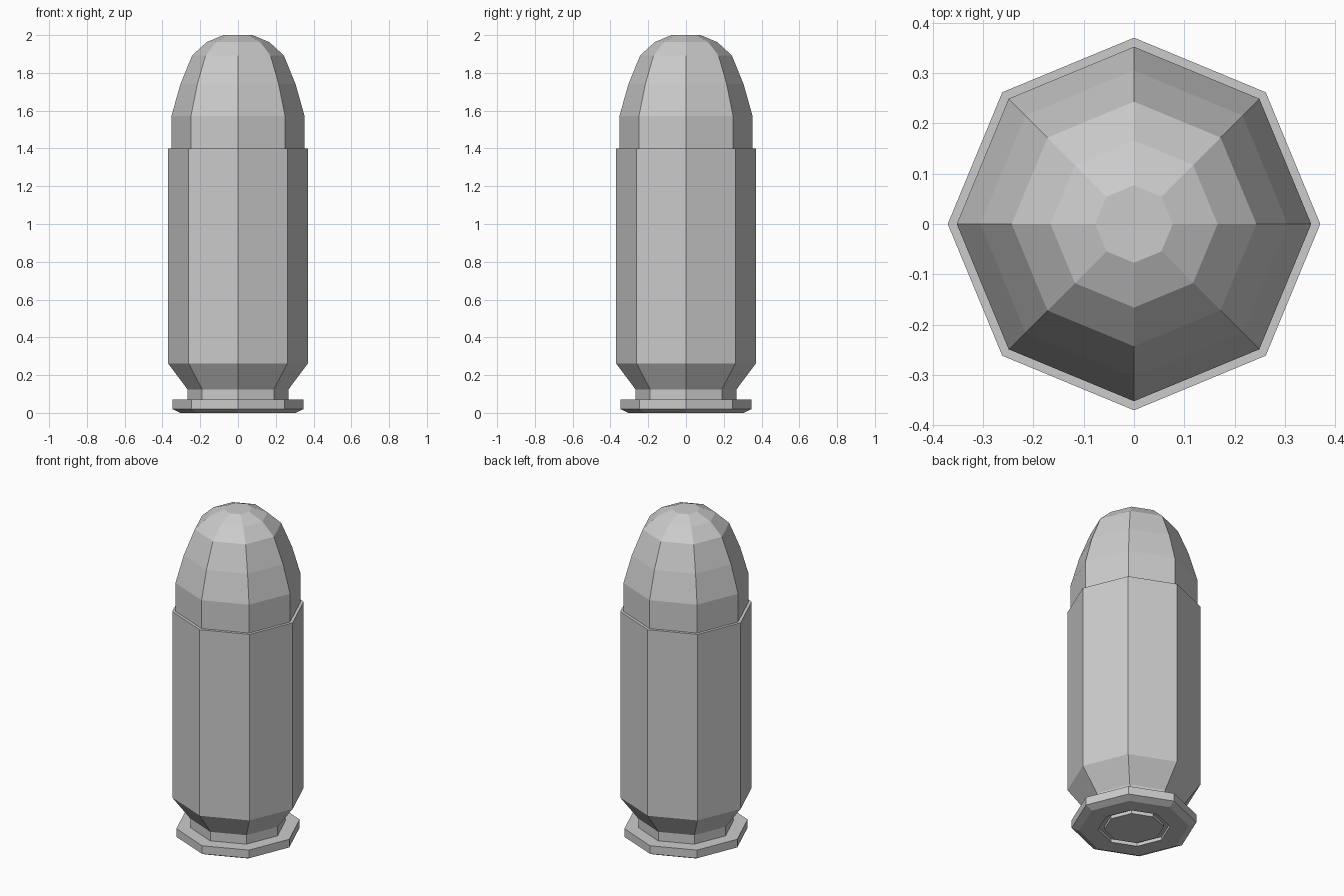
import bpy
import bmesh
from math import cos, sin, tau

SIDES = 8

cube = bpy.data.objects.get("Cube")
if cube:
    bpy.data.objects.remove(cube, do_unlink=True)

# Single grey metal
grey = bpy.data.materials.new("grey_metal")
grey.use_nodes = True
colour = (0.6, 0.6, 0.6, 1)
grey.diffuse_color = colour
grey.node_tree.nodes["Principled BSDF"].inputs["Base Color"].default_value = colour


def lathe(name, profile, cap_start=False, cap_end=False):
    """Turn a (radius, height) profile into a flat-faced eight-sided solid."""
    bm = bmesh.new()
    rings = []
    for r, z in profile:
        rings.append([bm.verts.new((r * cos(tau * i / SIDES), r * sin(tau * i / SIDES), z))
                      for i in range(SIDES)])
    for low, high in zip(rings, rings[1:]):
        for i in range(SIDES):
            j = (i + 1) % SIDES
            bm.faces.new((low[i], low[j], high[j], high[i]))
    if cap_start:
        bm.faces.new(rings[0][::-1])
    if cap_end:
        bm.faces.new(rings[-1])
    mesh = bpy.data.meshes.new(name)
    bm.to_mesh(mesh)
    bm.free()
    mesh.materials.append(grey)
    obj = bpy.data.objects.new(name, mesh)
    bpy.context.collection.objects.link(obj)
    return obj


# Casing: primer pocket, chamfered rim, extractor groove, body, mouth
lathe("casing", [
    (0.165, 0.02), (0.2, 0.02), (0.2, 0.0), (0.305, 0.0),
    (0.347, 0.02), (0.347, 0.07), (0.268, 0.07), (0.268, 0.125),
    (0.37, 0.262), (0.37, 1.4), (0.352, 1.4),
])

# Primer standing in the pocket
lathe("primer", [(0.165, 0.0), (0.165, 0.02)], cap_start=True)

# Rounded tip seated in the mouth
lathe("tip", [
    (0.352, 1.4), (0.352, 1.573), (0.305, 1.74),
    (0.243, 1.892), (0.166, 1.963), (0.077, 2.0),
], cap_end=True)
